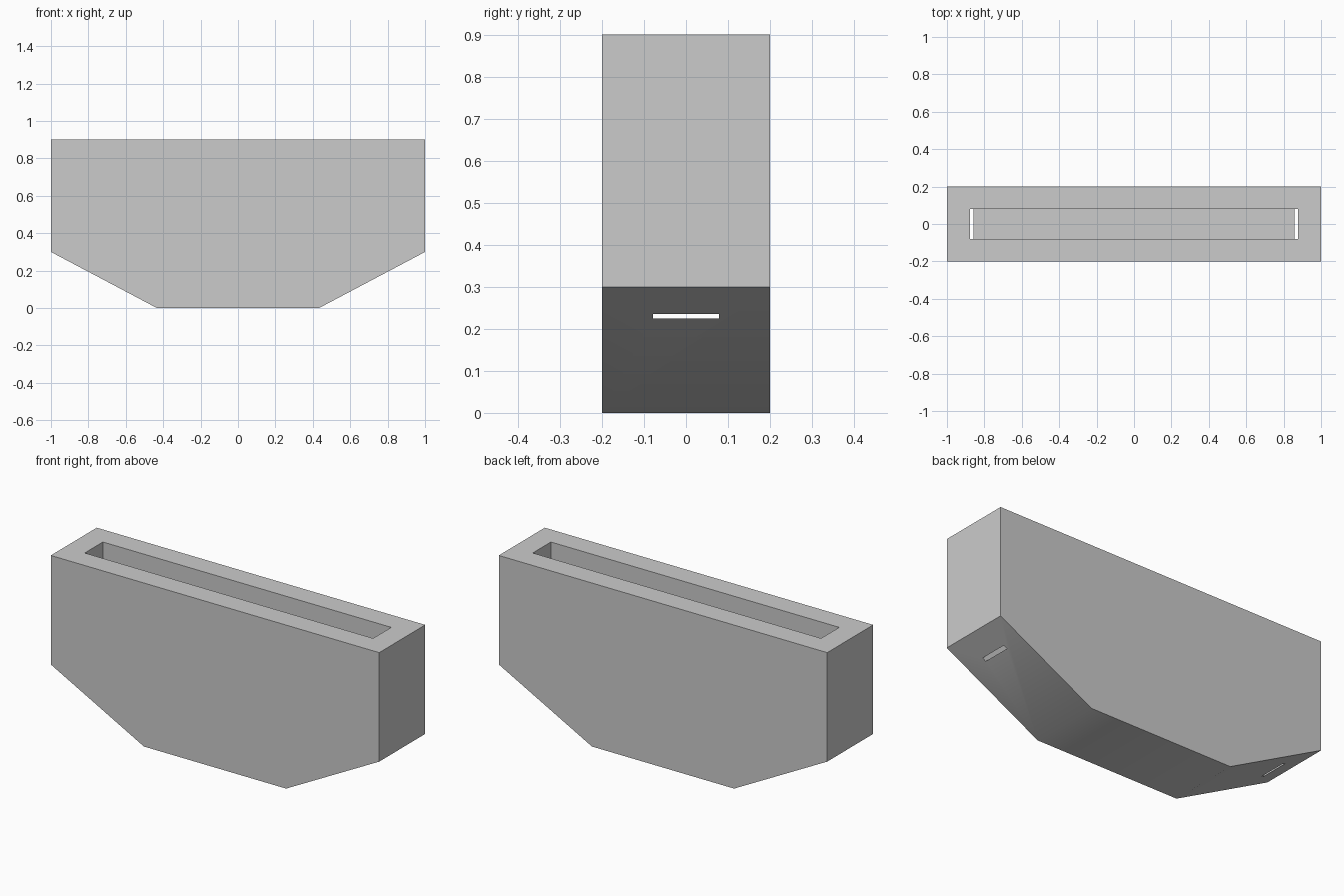
import bpy
import bmesh
import math

cube = bpy.data.objects.get("Cube")
if cube:
    bpy.data.objects.remove(cube, do_unlink=True)

grey = bpy.data.materials.new("plain grey")
grey.use_nodes = True
colour = (0.6, 0.6, 0.6, 1)
grey.diffuse_color = colour
grey.node_tree.nodes["Principled BSDF"].inputs["Base Color"].default_value = colour


def extrude_profile(name, profile, half_depth):
    """Extrude an x-z outline along y, centred on y = 0."""
    bm = bmesh.new()
    face = bm.faces.new([bm.verts.new((x, -half_depth, z)) for x, z in profile])
    new = bmesh.ops.extrude_face_region(bm, geom=[face])["geom"]
    verts = [v for v in new if isinstance(v, bmesh.types.BMVert)]
    bmesh.ops.translate(bm, verts=verts, vec=(0, 2 * half_depth, 0))
    bmesh.ops.recalc_face_normals(bm, faces=bm.faces)
    mesh = bpy.data.meshes.new(name)
    bm.to_mesh(mesh)
    bm.free()
    mesh.materials.append(grey)
    obj = bpy.data.objects.new(name, mesh)
    bpy.context.collection.objects.link(obj)
    return obj


def mirrored(right_half):
    return right_half + [(-x, z) for x, z in reversed(right_half)]


# Trough body with a chamfered underside
body = extrude_profile("trough_body", mirrored([(0.433, 0), (1, 0.3), (1, 0.9)]), 0.2)

# Long cavity whose lower corners break through the slopes as drain slots
cavity = extrude_profile("cavity_cutter", mirrored([(0.878, 0.225), (0.878, 1.1)]), 0.079)
cavity.hide_render = True

cut = body.modifiers.new("cavity", "BOOLEAN")
cut.operation = "DIFFERENCE"
cut.solver = "EXACT"
cut.object = cavity
bpy.ops.object.select_all(action="DESELECT")
body.select_set(True)
bpy.context.view_layer.objects.active = body
bpy.ops.object.modifier_apply(modifier=cut.name)
bpy.data.objects.remove(cavity, do_unlink=True)

# Soft shading along the underside, sharp edges elsewhere
bpy.ops.object.shade_smooth_by_angle(angle=math.radians(30))
